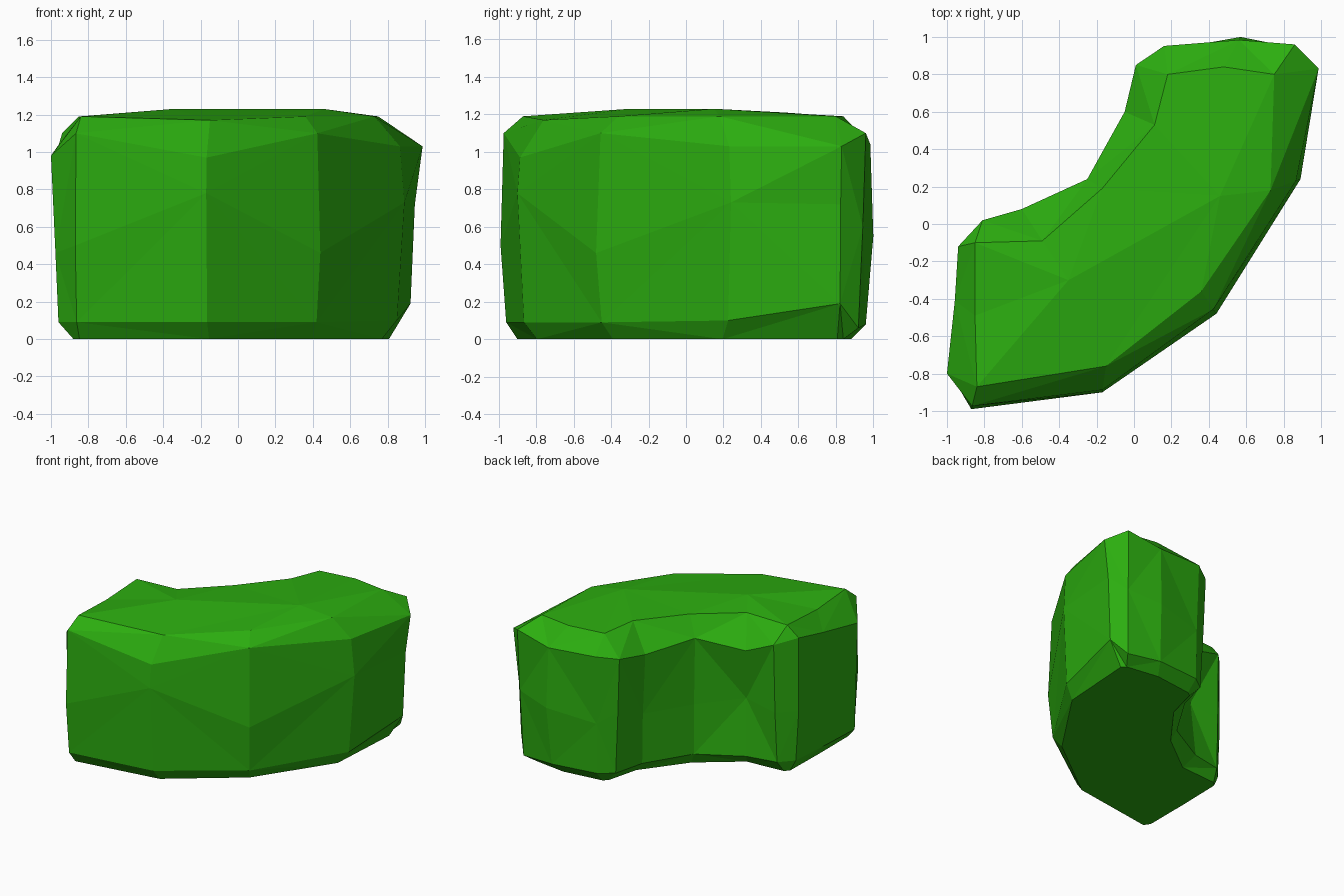
import bpy, bmesh
from mathutils import Vector

if "Cube" in bpy.data.objects:
    bpy.data.objects.remove(bpy.data.objects["Cube"])

# Outer outline (plan), counter-clockwise from the front left corner
OUTER = [(-.87, -.99), (-.17, -.90), (.44, -.48), (.89, .24), (.98, .83), (.86, .96),
         (.57, 1.0), (.16, .96), (.01, .85), (-.05, .60), (-.25, .24), (-.60, .08),
         (-.81, .02), (-.94, -.12), (-.97, -.40), (-1.0, -.80)]
# Rim of the flat top; repeated points merge into chamfered corners
TOP = [(-.84, -.87, 1.19), (-.15, -.76, 1.17), (.36, -.36, 1.19), (.73, .18, 1.19),
       (.75, .80, 1.19), (.75, .80, 1.19), (.48, .84, 1.19), (.18, .80, 1.19),
       (.18, .80, 1.19), (.11, .53, 1.21), (-.17, .19, 1.21), (-.49, -.09, 1.20),
       (-.85, -.10, 1.19), (-.85, -.10, 1.19), (-.85, -.49, 1.17), (-.84, -.87, 1.19)]
# Per column: shoulder height, belly height, belly inset
SHOULDER = [1.10, .97, 1.10, 1.03, 1.03, 1.10, 1.04, 1.06, 1.04, 1.0, 1.05, .98, 1.06, 1.10, 1.04, .98]
BELLY = [.50, .78, .46, .73, .72, .6, .55, .5, .6, .5, .5, .55, .5, .5, .55, .46]
BELLY_IN = [0, 0, 0, 0, .15, .1, 0, .2, .1, .2, .2, .45, .1, 0, .1, .15]
FOOT = [.09, .09, .09, .10, .19, .06, .08, .09, .09, .09, .09, .09, .09, .09, .09, .09]
N = len(OUTER)


def ring(bm, inset, heights):
    """Outline pulled part of the way towards the top rim."""
    verts = []
    for i in range(N):
        p = Vector(OUTER[i]).lerp(Vector(TOP[i][:2]), inset[i])
        verts.append(bm.verts.new((p.x, p.y, heights[i])))
    return verts


bm = bmesh.new()
rings = [ring(bm, [.75] * N, [0] * N),
         ring(bm, [.25] * N, FOOT),
         ring(bm, BELLY_IN, BELLY),
         ring(bm, [.14, .1, .2, .15, -.03, 0, .1, .05, 0, 0, 0, 0, 0, 0, .1, 0], SHOULDER),
         [bm.verts.new(p) for p in TOP]]

# Leafy walls, faceted with alternating diagonals
for k in range(4):
    a, b = rings[k], rings[k + 1]
    for i in range(N):
        j = (i + 1) % N
        if (i + k) % 2:
            tris = ((a[i], a[j], b[j]), (a[i], b[j], b[i]))
        else:
            tris = ((a[i], a[j], b[i]), (a[j], b[j], b[i]))
        for t in tris:
            bm.faces.new(t)
bm.faces.new(rings[0][::-1])

# Gently crowned top with two peaks
t = rings[4]
left = bm.verts.new((-.35, -.30, 1.23))
right = bm.verts.new((.46, .15, 1.23))
for peak, fan in ((left, (10, 11, 12, 14, 0, 1)), (right, (1, 2, 3, 4, 6, 7, 9, 10))):
    for i, j in zip(fan, fan[1:]):
        bm.faces.new((peak, t[i], t[j]))
bm.faces.new((left, t[1], right))
bm.faces.new((right, t[10], left))

bmesh.ops.remove_doubles(bm, verts=bm.verts, dist=.002)
bmesh.ops.recalc_face_normals(bm, faces=bm.faces)
mesh = bpy.data.meshes.new("curved_hedge")
bm.to_mesh(mesh)
bm.free()
hedge = bpy.data.objects.new("curved_hedge", mesh)
bpy.context.collection.objects.link(hedge)
green = bpy.data.materials.new("leaf_green")
green.diffuse_color = (.025, .42, .005, 1)
green.use_nodes = True
green.node_tree.nodes["Principled BSDF"].inputs["Base Color"].default_value = green.diffuse_color
mesh.materials.append(green)
